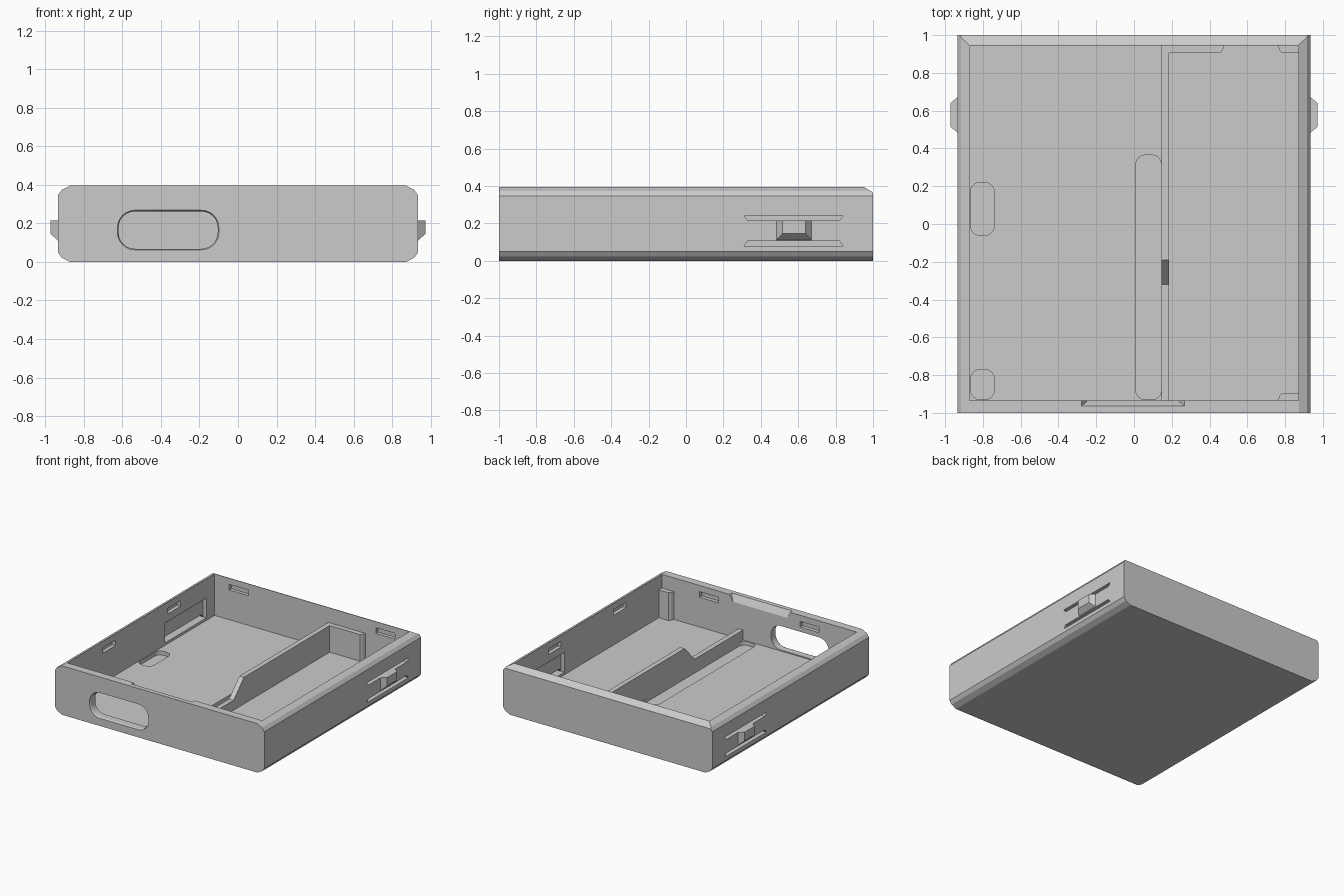
import bpy
import math
from mathutils import Vector

cube = bpy.data.objects.get("Cube")
if cube:
    bpy.data.objects.remove(cube)

GREY = (0.6, 0.6, 0.6, 1)
mat = bpy.data.materials.new("plain grey")
mat.use_nodes = True
mat.diffuse_color = GREY
mat.node_tree.nodes["Principled BSDF"].inputs["Base Color"].default_value = GREY

H = 0.395             # tray height
FLOOR = 0.06          # floor top
IN_X = 0.87           # inner half width
FRONT, BACK = -0.935, 0.945


def loft(name, low, high):
    """Closed solid between two matching rings of points."""
    n = len(low)
    faces = [tuple(range(n))[::-1], tuple(range(n, 2 * n))]
    faces += [(i, (i + 1) % n, n + (i + 1) % n, n + i) for i in range(n)]
    mesh = bpy.data.meshes.new(name)
    mesh.from_pydata([Vector(p) for p in list(low) + list(high)], [], faces)
    obj = bpy.data.objects.new(name, mesh)
    bpy.context.collection.objects.link(obj)
    mesh.materials.append(mat)
    bpy.context.view_layer.objects.active = obj
    bpy.ops.object.mode_set(mode='EDIT')
    bpy.ops.mesh.select_all(action='SELECT')
    bpy.ops.mesh.normals_make_consistent(inside=False)
    bpy.ops.object.mode_set(mode='OBJECT')
    return obj


def prism(name, pts, axis, a, b):
    """Extrude a 2D profile along an axis from a to b."""
    place = {'X': lambda p, t: (t, p[0], p[1]),
             'Y': lambda p, t: (p[0], t, p[1]),
             'Z': lambda p, t: (p[0], p[1], t)}[axis]
    return loft(name, [place(p, a) for p in pts], [place(p, b) for p in pts])


def box(name, x0, x1, y0, y1, z0, z1):
    return prism(name, [(x0, y0), (x1, y0), (x1, y1), (x0, y1)], 'Z', z0, z1)


def rounded(x0, x1, y0, y1, r, steps=6):
    pts = []
    corners = [(x1 - r, y1 - r), (x0 + r, y1 - r), (x0 + r, y0 + r), (x1 - r, y0 + r)]
    for k, (cx, cy) in enumerate(corners):
        for i in range(steps + 1):
            a = math.pi / 2 * (k + i / steps)
            pts.append((cx + r * math.cos(a), cy + r * math.sin(a)))
    return pts


def combine(target, tool, operation='DIFFERENCE'):
    mod = target.modifiers.new("combine", 'BOOLEAN')
    mod.operation = operation
    mod.solver = 'EXACT'
    mod.object = tool
    bpy.context.view_layer.objects.active = target
    bpy.ops.object.modifier_apply(modifier=mod.name)
    bpy.data.objects.remove(tool)


# Tray body with eased long edges
half = [(0.873, 0), (0.915, 0.022), (0.935, 0.05),
        (0.935, H - 0.05), (0.915, H - 0.022), (0.873, H)]
tray = prism("tray", half + [(-x, z) for x, z in reversed(half)], 'Y', -1, 1)

# Back top bevel and main cavity
combine(tray, prism("back_bevel", [(0.95, H), (1.02, H - 0.042), (1.02, H + 0.1),
                                   (0.95, H + 0.1)], 'X', -1.1, 1.1))
combine(tray, box("cavity", -IN_X, IN_X, FRONT, BACK, FLOOR, 0.6))

# Shallow floor pockets
for x0, x1, y0, y1 in [(0.01, 0.145, -0.93, 0.365), (-0.865, -0.74, -0.06, 0.22),
                       (-0.865, -0.74, -0.93, -0.77)]:
    combine(tray, prism("pocket", rounded(x0, x1, y0, y1, 0.05), 'Z', 0.028, 0.1))

# Port opening in the front wall, with a slight outer flare
combine(tray, prism("port", rounded(-0.62, -0.105, 0.068, 0.262, 0.085), 'Y', -1.1, -0.9))
outer = rounded(-0.632, -0.093, 0.056, 0.274, 0.097)
inner = rounded(-0.62, -0.105, 0.068, 0.262, 0.085)
combine(tray, loft("port_flare", [(x, -1.012, z) for x, z in outer],
                   [(x, -0.988, z) for x, z in inner]))

# Sloped finger relief on the inner top edge of the front wall
combine(tray, loft("finger_relief",
                   [(-0.24, -0.93, 0.335), (0.23, -0.93, 0.335),
                    (0.23, -0.9, 0.335), (-0.24, -0.9, 0.335)],
                   [(-0.28, -0.967, 0.4), (0.27, -0.967, 0.4),
                    (0.27, -0.9, 0.4), (-0.28, -0.9, 0.4)]))

# Catch slots on the inner walls
for s in (-1, 1):
    combine(tray, box("back_slot", s * 0.655 - 0.085, s * 0.655 + 0.085,
                      0.9, 0.972, 0.3, 0.345))
    combine(tray, box("front_slot", s * 0.45 - 0.085, s * 0.45 + 0.085,
                      -0.965, -0.9, 0.3, 0.345))
    for y in (-0.4, 0.43):
        xs = sorted((s * 0.84, s * 0.9))
        combine(tray, box("side_slot", *xs, y - 0.08, y + 0.08, 0.3, 0.345))

# Spring clips: thinned wall, two slits and a wedge tab per side
for s in (-1, 1):
    xs = sorted((s * 0.84, s * 0.9))
    combine(tray, box("clip_recess", *xs, 0.31, 0.84, 0.08, 0.24))
    for edge, mid in ((0.24, 0.215), (0.08, 0.105)):
        slit = [(0.31, edge), (0.84, edge), (0.82, mid), (0.33, mid)]
        combine(tray, prism("slit", slit, 'X', *sorted((s * 0.8, s * 1.0))))
    root = [(0.48, 0.107), (0.675, 0.107), (0.675, 0.215), (0.48, 0.215)]
    tip = [(0.515, 0.145), (0.64, 0.145), (0.64, 0.215), (0.515, 0.215)]
    tab = loft("left_tab" if s > 0 else "right_tab",
               [(s * 0.93, y, z) for y, z in root],
               [(s * 0.972, y, z) for y, z in tip])

# Divider rib with a ramp down to its low front part
TOP = 0.275
prism("divider_rib", [(FRONT, 0.05), (BACK, 0.05), (BACK, TOP), (-0.19, TOP),
                      (-0.32, 0.14), (FRONT, 0.14)], 'X', 0.145, 0.185)
prism("divider_arm", [(0.185, BACK), (0.185, 0.905), (0.455, 0.905),
                      (0.468, 0.918), (0.478, BACK)], 'Z', 0.05, TOP)

# Corner posts
for name, wall, d in (("back_post", BACK, -1), ("front_post", FRONT, 1)):
    prism(name, [(IN_X, wall), (0.76, wall), (0.772, wall + d * 0.027),
                 (0.785, wall + d * 0.04), (IN_X, wall + d * 0.04)], 'Z', 0.05, TOP + 0.01)

# Smooth the fine curves, keep every hard edge
bpy.ops.object.select_all(action='DESELECT')
bpy.context.view_layer.objects.active = tray
tray.select_set(True)
bpy.ops.object.shade_smooth_by_angle(angle=math.radians(20))
